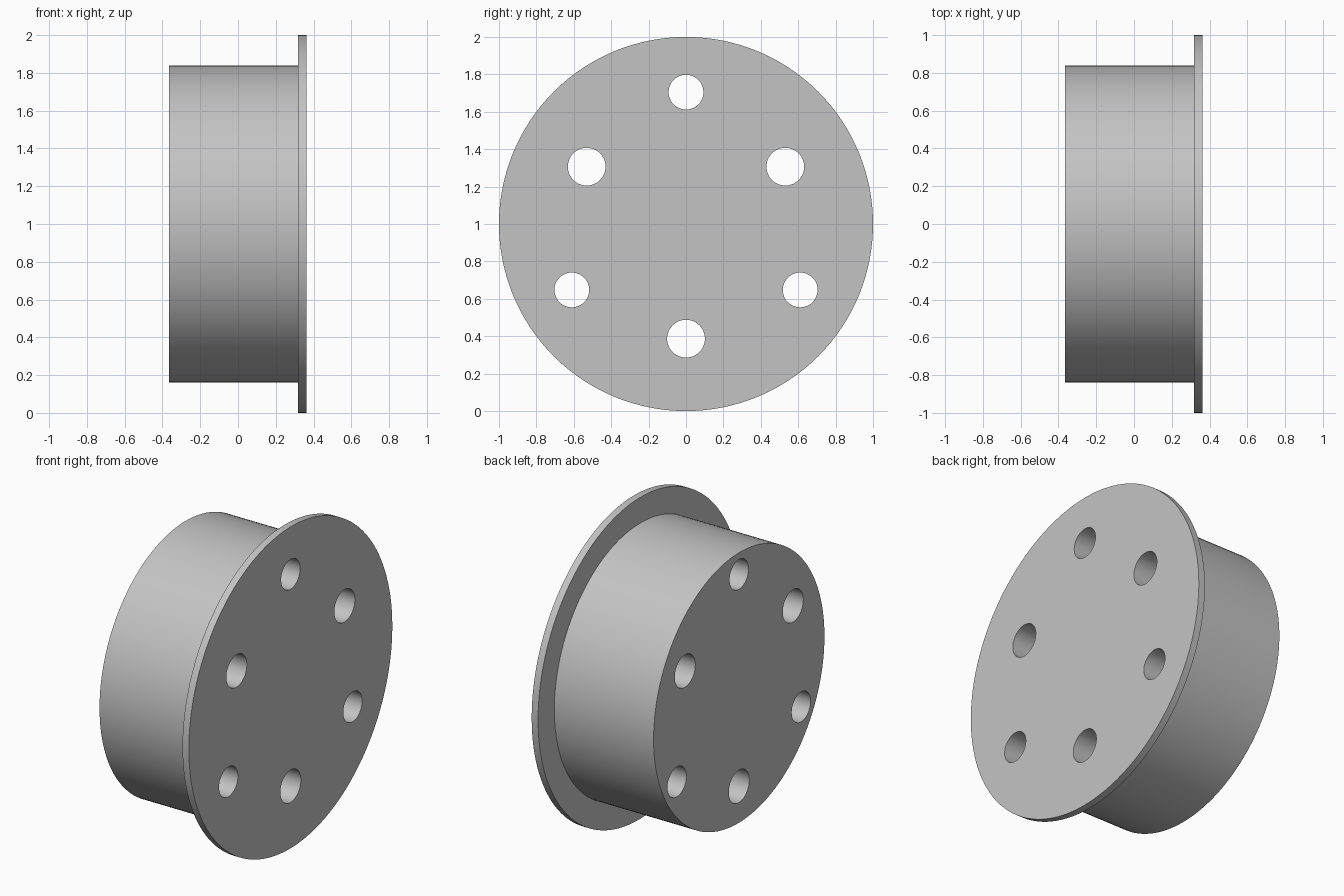
import bpy, bmesh, math
from mathutils import Matrix, Vector

cube = bpy.data.objects.get("Cube")
if cube:
    bpy.data.objects.remove(cube, do_unlink=True)

SEGMENTS = 128
CENTRE_Z = 1.0

grey = bpy.data.materials.new("plain_grey")
grey.use_nodes = True
colour = (0.55, 0.55, 0.55, 1)
grey.diffuse_color = colour
grey.node_tree.nodes["Principled BSDF"].inputs["Base Color"].default_value = colour


def lathe_x(name, profile, segments, y=0.0, z=CENTRE_Z):
    """Closed solid turned about an axis along x; profile is (x, radius)."""
    bm = bmesh.new()
    rings = []
    for x, r in profile:
        ring = []
        for i in range(segments):
            a = math.tau * i / segments
            ring.append(bm.verts.new((x, y + r * math.cos(a), z + r * math.sin(a))))
        rings.append(ring)
    for a, b in zip(rings, rings[1:]):
        for i in range(segments):
            j = (i + 1) % segments
            bm.faces.new((a[i], a[j], b[j], b[i]))
    bm.faces.new(rings[0])
    bm.faces.new(rings[-1])
    bmesh.ops.recalc_face_normals(bm, faces=bm.faces)
    mesh = bpy.data.meshes.new(name)
    bm.to_mesh(mesh)
    bm.free()
    mesh.materials.append(grey)
    obj = bpy.data.objects.new(name, mesh)
    bpy.context.collection.objects.link(obj)
    return obj


# Drum with a thin wide flange on its +x end
body = lathe_x("flanged_drum",
               [(-0.365, 0.84), (0.318, 0.84), (0.318, 1.0), (0.362, 1.0)], SEGMENTS)

# Six through holes: narrow outer ones alternate with wider inner ones
cutters = []
for i in range(6):
    angle = math.radians(90 + 60 * i)
    pitch, radius = ((0.705, 0.093), (0.613, 0.101))[i % 2]
    cutter = lathe_x("hole_cutter", [(-0.6, radius), (0.6, radius)], 48,
                     pitch * math.cos(angle), CENTRE_Z + pitch * math.sin(angle))
    cutter.hide_render = True
    cutters.append(cutter)
    mod = body.modifiers.new("hole", 'BOOLEAN')
    mod.operation = 'DIFFERENCE'
    mod.solver = 'EXACT'
    mod.object = cutter

# Apply the cuts and discard the cutters
bpy.context.view_layer.update()
depsgraph = bpy.context.evaluated_depsgraph_get()
cut_mesh = bpy.data.meshes.new_from_object(body.evaluated_get(depsgraph))
body.modifiers.clear()
body.data = cut_mesh
for cutter in cutters:
    bpy.data.objects.remove(cutter, do_unlink=True)

# Smooth round walls, sharp rims
bpy.ops.object.select_all(action='DESELECT')
body.select_set(True)
bpy.context.view_layer.objects.active = body
bpy.ops.object.shade_smooth_by_angle(angle=math.radians(30))
